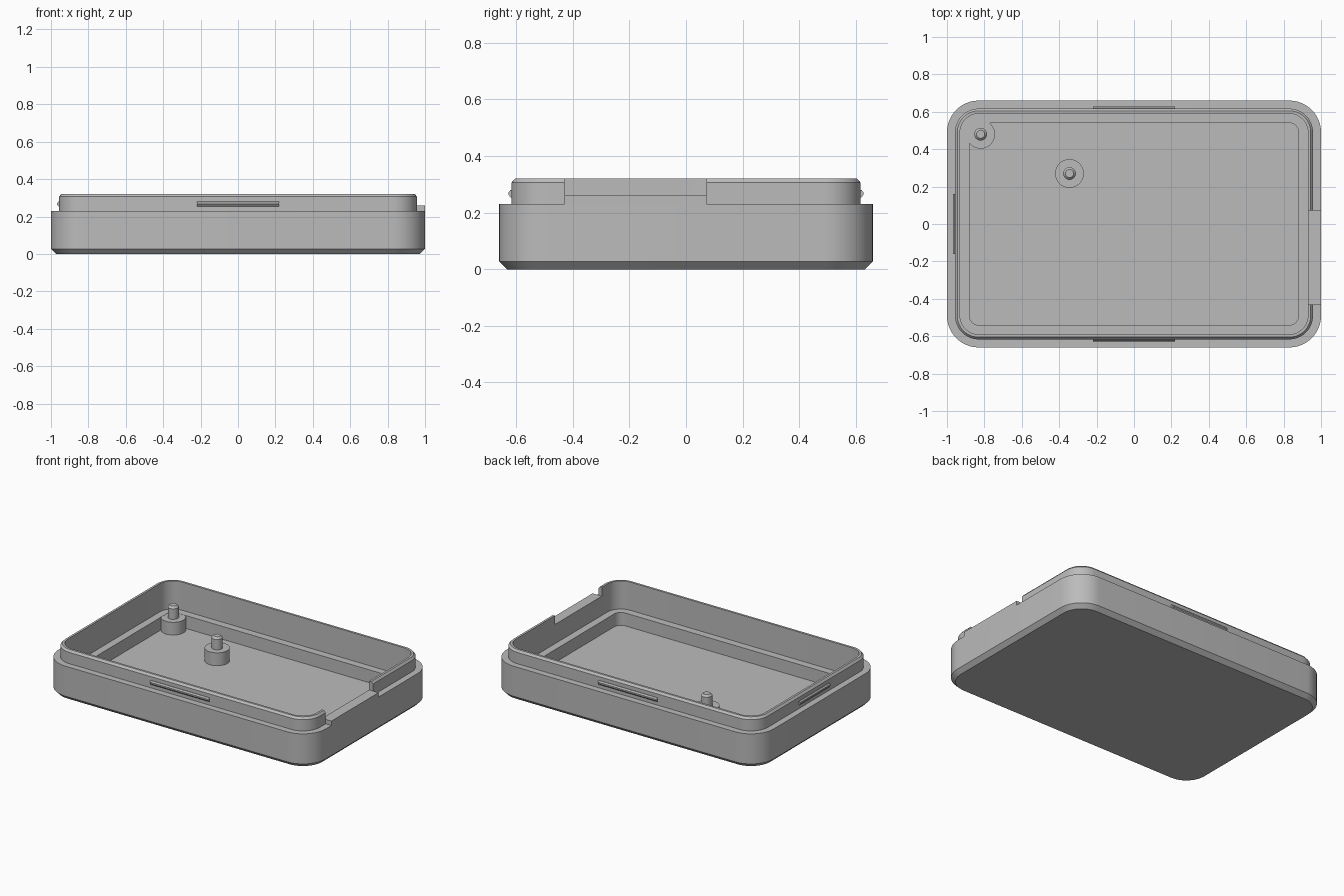
import bpy, bmesh
from math import cos, sin, pi, radians

cube = bpy.data.objects.get("Cube")
if cube:
    bpy.data.objects.remove(cube, do_unlink=True)

HX, HY, RADIUS = 1.0, 0.66, 0.17
FLOOR, LEDGE, RIM, TOP = 0.043, 0.13, 0.23, 0.32
NOTCH_Y = (-0.43, 0.073)

grey = bpy.data.materials.new("plain grey plastic")
grey.use_nodes = True
grey.diffuse_color = (0.5, 0.5, 0.5, 1)
grey.node_tree.nodes["Principled BSDF"].inputs["Base Color"].default_value = grey.diffuse_color


def finish(bm, name):
    bmesh.ops.recalc_face_normals(bm, faces=bm.faces)
    mesh = bpy.data.meshes.new(name)
    bm.to_mesh(mesh)
    bm.free()
    mesh.materials.append(grey)
    obj = bpy.data.objects.new(name, mesh)
    bpy.context.collection.objects.link(obj)
    return obj


def smooth(obj):
    bpy.ops.object.select_all(action='DESELECT')
    obj.select_set(True)
    bpy.context.view_layer.objects.active = obj
    bpy.ops.object.shade_smooth_by_angle(angle=radians(25))


def loft(name, loops):
    """Skin a list of matching point loops and cap both ends."""
    bm = bmesh.new()
    rings = [[bm.verts.new(p) for p in loop] for loop in loops]
    n = len(rings[0])
    for a, b in zip(rings, rings[1:]):
        for i in range(n):
            j = (i + 1) % n
            bm.faces.new((a[i], a[j], b[j], b[i]))
    bm.faces.new(rings[0])
    bm.faces.new(rings[-1])
    return finish(bm, name)


def rounded_rect(inset, z, steps=12):
    r = RADIUS - inset
    points = []
    for k, (sx, sy) in enumerate([(1, 1), (-1, 1), (-1, -1), (1, -1)]):
        for s in range(steps + 1):
            a = (k + s / steps) * pi / 2
            points.append((sx * (HX - RADIUS) + r * cos(a),
                           sy * (HY - RADIUS) + r * sin(a), z))
    return points


def circle(x, y, r, z, n=32):
    return [(x + r * cos(2 * pi * i / n), y + r * sin(2 * pi * i / n), z) for i in range(n)]


def box(name, x, y, z):
    return loft(name, [[(x[0], y[0], h), (x[1], y[0], h), (x[1], y[1], h), (x[0], y[1], h)]
                       for h in z])


# Tray shell: chamfered base, stepped lip, inner ledge and floor
profile = [(0.027, 0), (0, 0.027), (0, RIM), (0.043, RIM), (0.043, 0.306), (0.055, TOP),
           (0.07, TOP), (0.07, LEDGE), (0.12, LEDGE), (0.12, FLOOR)]
shell = loft("tray_shell", [rounded_rect(i, z) for i, z in profile])

# Notch through the lip, applied as a boolean
cutter = box("notch_cutter", (0.9, 1.1), NOTCH_Y, (0.26, 0.4))
cutter.hide_render = True
cut = shell.modifiers.new("notch", 'BOOLEAN')
cut.operation, cut.solver, cut.object = 'DIFFERENCE', 'EXACT', cutter
bpy.ops.object.select_all(action='DESELECT')
shell.select_set(True)
bpy.context.view_layer.objects.active = shell
bpy.ops.object.modifier_apply(modifier=cut.name)
bpy.data.objects.remove(cutter, do_unlink=True)
smooth(shell)

# Raised sill filling the step below the notch
box("notch_sill", (0.957, HX), NOTCH_Y, (RIM, 0.26))

# Standoffs with chamfered locating pins
for name, x, y, top in [("corner", -0.82, 0.48, LEDGE - 0.001), ("middle", -0.345, 0.27, LEDGE)]:
    steps = [(0.077, FLOOR - 0.01), (0.077, top), (0.034, top), (0.034, 0.2), (0.022, 0.213)]
    smooth(loft(name + "_standoff", [circle(x, y, r, z) for r, z in steps]))


# Snap ridges on the lip: front, back and one end
def snap_ridge(name, half_length, distance, angle):
    section = [(-0.005, 0.254), (0.003, 0.254), (0.01, 0.263), (0.01, 0.272),
               (0.003, 0.281), (-0.005, 0.281)]
    ridge = loft(name, [[(x, -distance - out, z) for out, z in section]
                        for x in (-half_length, half_length)])
    ridge.rotation_euler.z = angle


snap_ridge("front_snap_ridge", 0.22, 0.617, 0)
snap_ridge("back_snap_ridge", 0.22, 0.617, pi)
snap_ridge("right_snap_ridge", 0.16, 0.957, -pi / 2)
